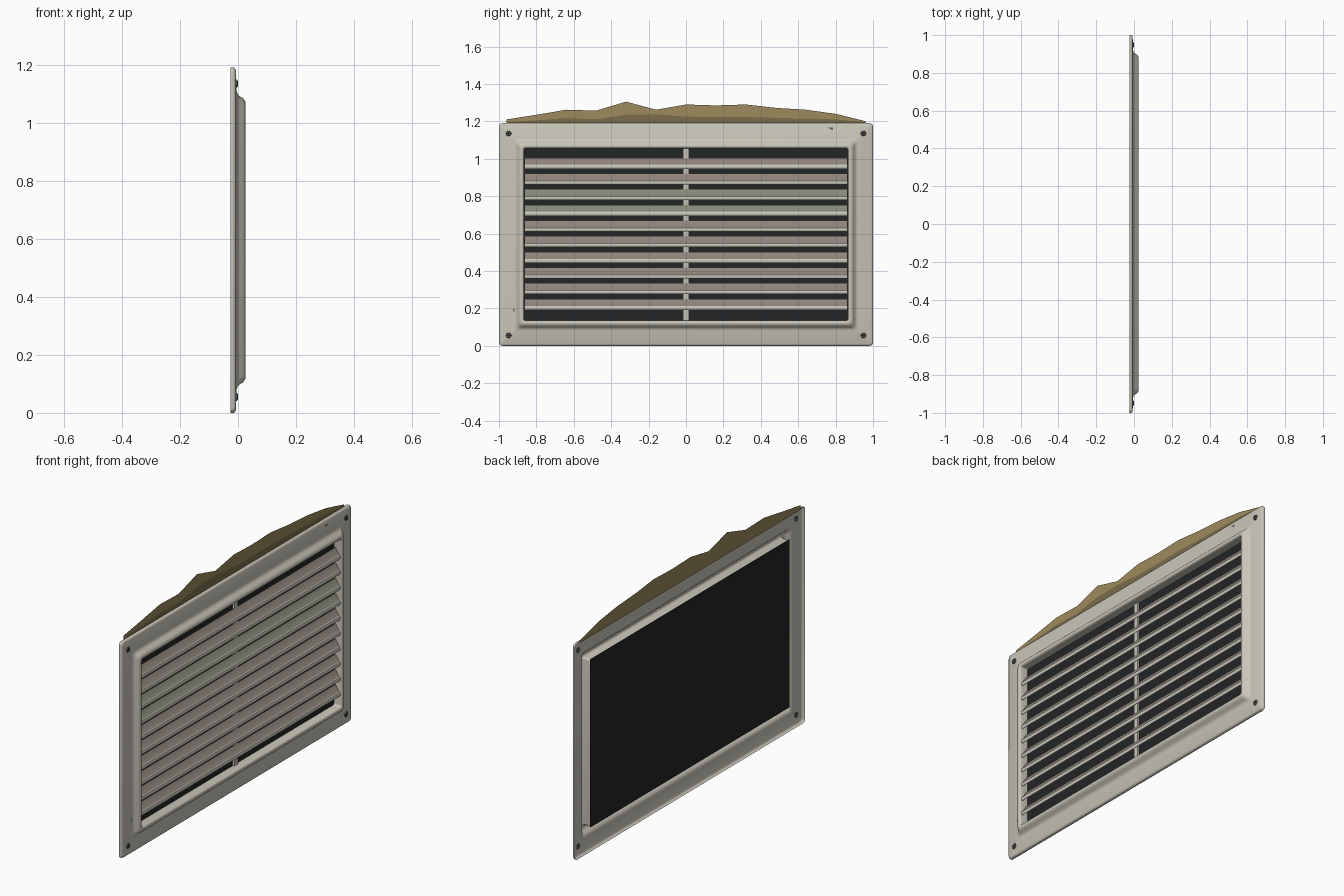
import bpy, bmesh, math

if "Cube" in bpy.data.objects:
    bpy.data.objects.remove(bpy.data.objects["Cube"])

def mat(name, r, g, b):
    m = bpy.data.materials.new(name)
    m.diffuse_color = (r, g, b, 1)
    m.use_nodes = True
    m.node_tree.nodes["Principled BSDF"].inputs["Base Color"].default_value = m.diffuse_color
    return m

PAINT = mat("aged_cream_paint", 0.58, 0.56, 0.48)
DIRT = mat("dusty_slat", 0.28, 0.235, 0.205)
GREEN = mat("greenish_dusty_slat", 0.235, 0.26, 0.19)
BLACK = mat("dark_duct", 0.016, 0.018, 0.019)
STAIN = mat("light_wall_stain", 0.34, 0.255, 0.11)
STAIN2 = mat("dark_wall_stain", 0.20, 0.155, 0.07)
SCREW = mat("dull_screw_metal", 0.10, 0.10, 0.095)
CHIP = mat("paint_chip", 0.16, 0.15, 0.135)

H = 1.19  # frame height

def finish(name, bm, mats, smooth=False):
    me = bpy.data.meshes.new(name)
    bm.to_mesh(me)
    bm.free()
    ob = bpy.data.objects.new(name, me)
    bpy.context.collection.objects.link(ob)
    for m in mats:
        me.materials.append(m)
    if smooth:
        bpy.ops.object.select_all(action='DESELECT')
        ob.select_set(True)
        bpy.context.view_layer.objects.active = ob
        bpy.ops.object.shade_smooth_by_angle(angle=math.radians(40))
    return ob

def box(name, x0, x1, y0, y1, z0, z1, m):
    bm = bmesh.new()
    bmesh.ops.create_cube(bm, size=1)
    for v in bm.verts:
        v.co = ((x0 + x1) / 2 + v.co.x * (x1 - x0),
                (y0 + y1) / 2 + v.co.y * (y1 - y0),
                (z0 + z1) / 2 + v.co.z * (z1 - z0))
    return finish(name, bm, [m])

def plate(name, x, pts, m):
    bm = bmesh.new()
    bm.faces.new([bm.verts.new((x, y, z)) for y, z in pts])
    return finish(name, bm, [m])

def rounded_rect(d, r, seg=5):
    """Points of the frame outline inset by d, corner radius r."""
    hy, z0, z1 = 1 - d, d, H - d
    pts = []
    for k, (cy, cz) in enumerate([(hy - r, z1 - r), (-hy + r, z1 - r),
                                  (-hy + r, z0 + r), (hy - r, z0 + r)]):
        for i in range(seg + 1):
            a = math.pi / 2 * (k + i / seg)
            pts.append((cy + r * math.cos(a), cz + r * math.sin(a)))
    return pts

# Pressed frame: (inset, x, corner radius) lofted from rim to inner opening
profile = [(0, -0.025, 0.018), (0, -0.015, 0.018), (0.003, -0.010, 0.017),
           (0.010, -0.007, 0.015), (0.080, -0.005, 0.012), (0.090, -0.002, 0.018),
           (0.097, 0.004, 0.022), (0.104, 0.015, 0.022), (0.110, 0.021, 0.022),
           (0.117, 0.025, 0.020), (0.127, 0.025, 0.015), (0.132, 0.021, 0.012),
           (0.134, 0.014, 0.010), (0.135, -0.022, 0.010)]
bm = bmesh.new()
loops = [[bm.verts.new((x, y, z)) for y, z in rounded_rect(d, r)] for d, x, r in profile]
for a, b in zip(loops, loops[1:]):
    n = len(a)
    for i in range(n):
        j = (i + 1) % n
        bm.faces.new((a[i], a[j], b[j], b[i]))
bmesh.ops.recalc_face_normals(bm, faces=bm.faces)
finish("frame", bm, [PAINT], smooth=True)

# Dark duct panel behind the slats, and the central support post
box("duct_panel", -0.0245, -0.022, -0.866, 0.866, 0.133, 1.057, BLACK)
box("support_post", -0.022, -0.012, -0.015, 0.015, 0.135, 1.055, PAINT)

# Ten sloping slats with a rolled front lip; the first edge is the dusty top face
section = [(-0.012, 0.048), (0.011, 0.011), (0.016, 0.009), (0.0185, 0.003),
           (0.0185, -0.004), (0.015, -0.011), (0.011, -0.009), (-0.014, 0.044)]
for s in range(10):
    zc = 0.957 - 0.0838 * s
    bm = bmesh.new()
    ends = [[bm.verts.new((x, y, zc + z)) for x, z in section] for y in (-0.864, 0.864)]
    n = len(section)
    for i in range(n):
        j = (i + 1) % n
        f = bm.faces.new((ends[0][i], ends[0][j], ends[1][j], ends[1][i]))
        f.material_index = 1 if i in (0, 6, 7) else 0
    for e in ends:
        bm.faces.new(e).material_index = 1
    bmesh.ops.recalc_face_normals(bm, faces=bm.faces)
    finish(f"slat_{s + 1}", bm, [PAINT, GREEN if s in (2, 3) else DIRT], smooth=True)

# Corner screws with a cross recess
for y in (-0.948, 0.948):
    for z in (0.055, H - 0.055):
        bm = bmesh.new()
        bmesh.ops.create_cone(bm, cap_ends=True, segments=16, radius1=0.016,
                              radius2=0.012, depth=0.008)
        for v in bm.verts:
            v.co = (v.co.z - 0.005, y + v.co.x, z + v.co.y)
        bmesh.ops.recalc_face_normals(bm, faces=bm.faces)
        finish("screw_head", bm, [SCREW])
        box("screw_slot", -0.002, -0.0005, y - 0.009, y + 0.009, z - 0.002, z + 0.002, BLACK)
        box("screw_slot", -0.002, -0.0005, y - 0.002, y + 0.002, z - 0.009, z + 0.009, BLACK)

# Chipped paint
plate("paint_chip_top", -0.0045, [(0.758, 1.168), (0.775, 1.155), (0.787, 1.152),
                                  (0.786, 1.168)], CHIP)
plate("paint_chip_side", -0.0035, [(-0.925, 0.182), (-0.918, 0.182), (-0.917, 0.2),
                                   (-0.924, 0.198)], CHIP)

# Wall stains rising above the frame, light one behind the darker one
outer = [1.21, 1.235, 1.262, 1.257, 1.305, 1.262, 1.29, 1.285, 1.29, 1.272, 1.262, 1.24, 1.20]
inner = [1.196, 1.205, 1.217, 1.212, 1.235, 1.238, 1.225, 1.222, 1.224, 1.218, 1.215, 1.21, 1.195]
for name, x, tops, m in (("wall_stain_light", -0.026, outer, STAIN),
                         ("wall_stain_dark", -0.0235, inner, STAIN2)):
    ys = [-0.96 + 0.16 * i for i in range(13)]
    bm = bmesh.new()
    low = [bm.verts.new((x, y, 1.185)) for y in ys]
    high = [bm.verts.new((x, y, z)) for y, z in zip(ys, tops)]
    for i in range(12):
        bm.faces.new((low[i], low[i + 1], high[i + 1], high[i]))
    finish(name, bm, [m])
